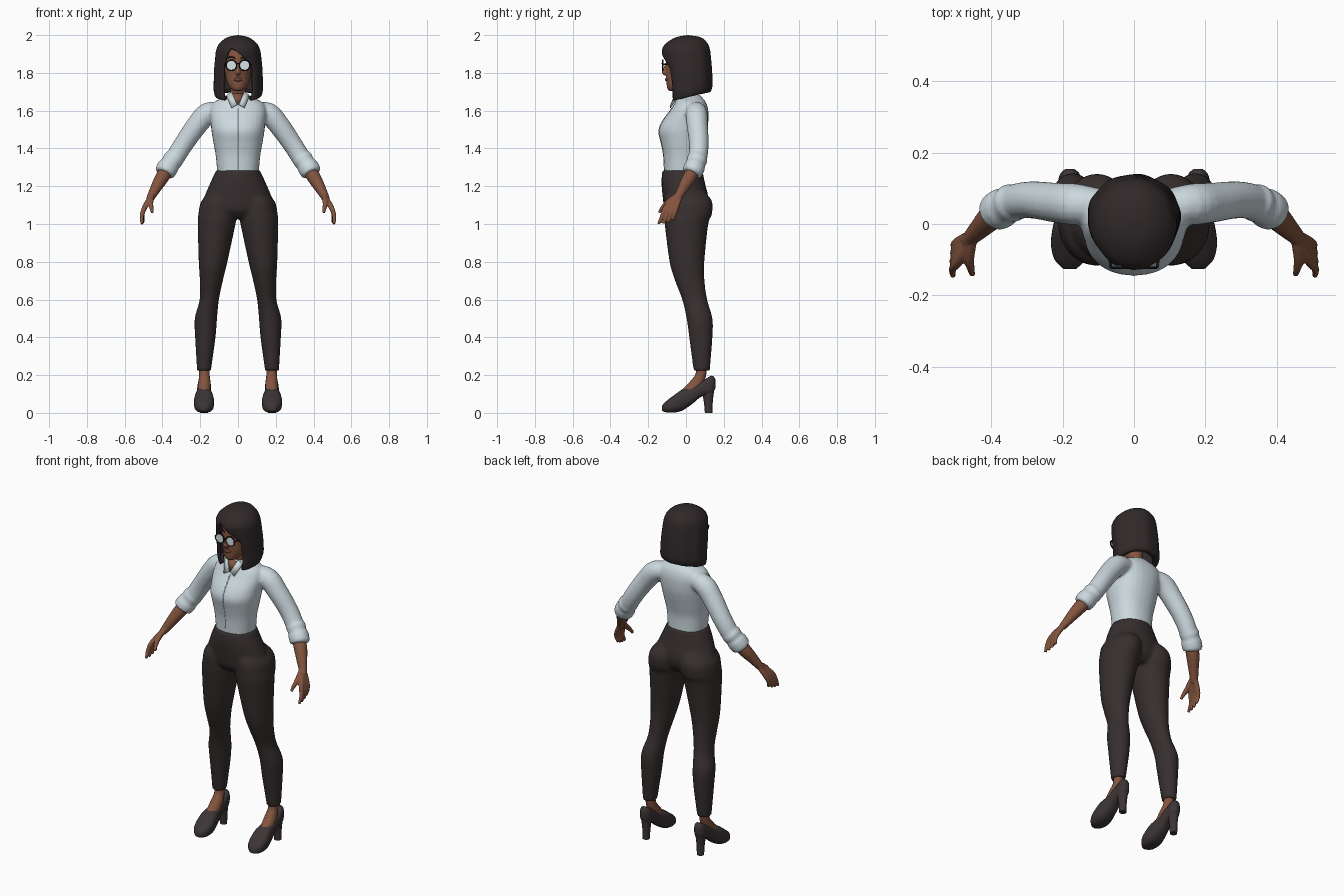
import bpy, bmesh
from math import sin, cos, pi, radians, copysign
from mathutils import Vector

if "Cube" in bpy.data.objects:
    bpy.data.objects.remove(bpy.data.objects["Cube"])


def material(name, *rgb):
    mat = bpy.data.materials.new(name)
    mat.use_nodes = True
    mat.diffuse_color = (*rgb, 1)
    mat.node_tree.nodes["Principled BSDF"].inputs["Base Color"].default_value = (*rgb, 1)
    return mat


SHIRT = material("pale blue shirt", .6, .69, .73)
SKIN = material("brown skin", .23, .09, .05)
LIPS = material("dark rose lips", .17, .055, .045)
HAIR = material("dark brown hair", .03, .022, .023)
PANTS = material("charcoal brown trousers", .038, .028, .028)
SHOES = material("dark shoe leather", .045, .035, .036)
FRAME = material("black frame", .01, .01, .01)
LENS = material("pale lens", .75, .85, .88)


def spline(rows, steps=4):
    """Smooth curve through rows of numbers of any length."""
    rows = [Vector(row) for row in rows]
    last = len(rows) - 1
    out = []
    for i in range(last):
        a, b, c, d = rows[max(i - 1, 0)], rows[i], rows[i + 1], rows[min(i + 2, last)]
        start, end = (c - a) / 2, (d - b) / 2
        for k in range(steps):
            t = k / steps
            blend = t * t * (3 - 2 * t)
            out.append(b.lerp(c, blend) + start * t * (1 - t) ** 2 - end * t * t * (1 - t))
    return out + [rows[last]]


def oval(count=28, power=1):
    for i in range(count):
        c, s = cos(2 * pi * i / count), sin(2 * pi * i / count)
        yield copysign(abs(c) ** power, c), copysign(abs(s) ** power, s)


def body(rows, power=1):
    """Level rings from rows of height, half width, front y, back y and, off centre, x."""
    rings = []
    for z, width, front, back, *x in spline(rows):
        middle, depth = (front + back) / 2, (back - front) / 2
        rings.append([Vector((sum(x) + width * c, middle + depth * s, z))
                      for c, s in oval(power=power)])
    return rings


def tube(rows, count=16):
    """Round rings along a path from rows of x, y, z, radius."""
    rows = spline(rows)
    points = [row.to_3d() for row in rows]
    rings = []
    for i, point in enumerate(points):
        along = (points[min(i + 1, len(points) - 1)] - points[max(i - 1, 0)]).normalized()
        reference = Vector((0, 1, 0)) if abs(along.y) < .9 else Vector((0, 0, 1))
        u = along.cross(reference).normalized()
        v = along.cross(u)
        rings.append([point + (u * c + v * s) * rows[i][-1] for c, s in oval(count)])
    return rings


def flip(rings):
    return [[Vector((-p.x, p.y, p.z)) for p in ring] for ring in rings]


def finish(name, bm, mat, voxel=0, relax=2):
    bmesh.ops.recalc_face_normals(bm, faces=bm.faces)
    mesh = bpy.data.meshes.new(name)
    bm.to_mesh(mesh)
    bm.free()
    mesh.materials.append(mat)
    mesh.shade_smooth()
    mesh.set_sharp_from_angle(angle=radians(50))
    ob = bpy.data.objects.new(name, mesh)
    bpy.context.collection.objects.link(ob)
    if voxel:
        mod = ob.modifiers.new("blend", 'REMESH')
        mod.mode, mod.voxel_size, mod.use_smooth_shade = 'VOXEL', voxel, True
        mod = ob.modifiers.new("relax", 'SMOOTH')
        mod.factor, mod.iterations = .5, relax
    return ob


def build(name, parts, mat, **options):
    bm = bmesh.new()
    for rings in parts:
        loops = [[bm.verts.new(p) for p in ring] for ring in rings]
        for a, b in zip(loops, loops[1:]):
            for i in range(len(a)):
                bm.faces.new((a[i - 1], a[i], b[i], b[i - 1]))
        bm.faces.new(loops[0])
        bm.faces.new(loops[-1])
    return finish(name, bm, mat, **options)


def pair(name, parts, mat, **options):
    build("left_" + name, parts, mat, **options)
    build("right_" + name, [flip(rings) for rings in parts], mat, **options)


def plate(name, points, mat):
    bm = bmesh.new()
    bm.faces.new([bm.verts.new(p) for p in points])
    mod = finish(name, bm, mat).modifiers.new("thickness", 'SOLIDIFY')
    mod.thickness, mod.offset = .006, 0


# shirt: torso, sleeves and rolled cuffs blended together
torso = body([(1.25, .108, -.115, .08), (1.36, .118, -.12, .08), (1.43, .13, -.133, .095),
              (1.49, .14, -.145, .11), (1.54, .145, -.128, .118), (1.6, .15, -.085, .118),
              (1.64, .135, -.06, .107), (1.665, .09, -.05, .09), (1.685, .05, -.045, .07)],
             power=.9)
sleeve = tube([(.08, .05, 1.6, .045), (.16, .055, 1.585, .058), (.22, .06, 1.52, .056),
               (.29, .068, 1.42, .052), (.34, .06, 1.34, .05), (.38, .04, 1.285, .046)])
cuff = tube([(.33, .066, 1.36, .044), (.342, .06, 1.343, .055), (.358, .05, 1.32, .05),
             (.368, .046, 1.305, .056), (.388, .034, 1.274, .054), (.393, .03, 1.265, .04)])
build("shirt", [torso, sleeve, flip(sleeve), cuff, flip(cuff)], SHIRT, voxel=.008)

# button strip following the front of the torso
front_line = [min(ring, key=lambda p: p.y) for ring in torso if ring[0].z < 1.62]
build("shirt_placket", [tube([(0, p.y + .003, p.z, .004) for p in front_line])], SHIRT)

# open neckline and collar flaps
plate("neckline", [(-.03, -.05, 1.69), (.03, -.05, 1.69), (0, -.078, 1.63)], SKIN)
for name, side in (("left_collar", 1), ("right_collar", -1)):
    plate(name, [(side * x, y, z) for x, y, z in ((.004, -.08, 1.632), (.034, -.083, 1.615),
                                                  (.062, -.04, 1.68), (.034, -.05, 1.7))], SHIRT)

# trousers: hips and legs blended together
hips = body([(1.285, .116, -.125, .087), (1.22, .146, -.13, .1), (1.13, .183, -.122, .12),
             (1.07, .19, -.11, .11), (1.03, .12, -.07, .08)])
leg = body([(1.17, .06, -.09, .1, .085), (1.12, .095, -.115, .138, .1),
            (1.05, .102, -.116, .137, .108), (1, .1, -.113, .118, .113),
            (.8, .076, -.087, .097, .132), (.7, .061, -.058, .098, .141),
            (.6, .051, -.02, .112, .152), (.5, .059, .003, .14, .17),
            (.4, .054, .017, .14, .173), (.225, .037, .04, .126, .18)])
build("trousers", [hips, leg, flip(leg)], PANTS, voxel=.009)

# forearms and hands
hand = [tube([(.36, .05, 1.31, .036), (.4, .02, 1.25, .037), (.435, -.015, 1.19, .029),
              (.457, -.037, 1.15, .023), (.468, -.05, 1.13, .02)])]
for finger in range(4):
    t = finger / 3
    wrist = Vector((.458, -.047 + .018 * t, 1.15, .013))
    knuckle = Vector((.493, -.105 + .055 * t, 1.09, .014))
    tip = Vector((.508 - .008 * t, -.145 + .075 * t, 1 + .02 * t * t, .008))
    bend = knuckle.lerp(tip, .5) + Vector((.008, 0, 0, 0))
    hand.append(tube([wrist, knuckle, bend, tip]))
hand.append(tube([(.455, -.05, 1.15, .014), (.463, -.095, 1.115, .015),
                  (.458, -.125, 1.085, .011), (.453, -.143, 1.06, .008)]))
pair("arm_and_hand", hand, SKIN, voxel=.0045)

# ankles and heeled shoes
pair("ankle", [tube([(.18, .083, .26, .03), (.178, .078, .2, .028),
                     (.178, .052, .15, .034), (.18, .005, .1, .034)])], SKIN)
shoe = [[Vector((.18 + width * c, y, (low + high) / 2 + (high - low) / 2 * s))
         for c, s in oval(power=.75)]
        for y, low, high, width in spline([
            (.155, .13, .18, .012), (.135, .1, .197, .03), (.08, .085, .165, .036),
            (.03, .045, .14, .04), (-.02, .012, .124, .05), (-.06, .002, .096, .053),
            (-.1, .002, .066, .043), (-.126, .01, .04, .018)])]
heel = body([(0, .02, .1, .14, .18), (.06, .022, .094, .142, .18), (.14, .03, .08, .152, .18)])
pair("shoe", [shoe], SHOES)
pair("shoe_heel", [heel], SHOES)

# head, neck and nose
head = body([(1.705, .022, -.09, -.04), (1.72, .042, -.1, 0), (1.76, .062, -.104, .05),
             (1.82, .07, -.106, .09), (1.88, .075, -.105, .1), (1.93, .07, -.088, .09),
             (1.97, .04, -.05, .06)])
neck = tube([(0, .03, 1.61, .046), (0, .015, 1.68, .04), (0, .005, 1.77, .042)])
nose = tube([(0, -.1, 1.85, .008), (0, -.112, 1.82, .009), (0, -.115, 1.803, .013),
             (0, -.1, 1.79, .008)])
build("head", [head, neck, nose], SKIN, voxel=.005)
build("lips", [body([(1.755, .008, -.104, -.09), (1.76, .02, -.11, -.09),
                     (1.77, .02, -.11, -.09), (1.775, .006, -.105, -.09)])], LIPS)
pair("eyebrow", [tube([(.014, -.106, 1.876, .003), (.036, -.098, 1.886, .004),
                       (.058, -.072, 1.878, .003)])], HAIR)

# round glasses
upright = (pi / 2, 0, 0)
for side, x in (("left", .035), ("right", -.035)):
    spot = (x, -.123, 1.84)
    bpy.ops.mesh.primitive_torus_add(major_radius=.027, minor_radius=.004, major_segments=32,
                                     minor_segments=8, location=spot, rotation=upright)
    rim = bpy.context.object
    bpy.ops.mesh.primitive_cylinder_add(radius=.026, depth=.004, location=spot, rotation=upright)
    lens = bpy.context.object
    for ob, label, mat in ((rim, "rim", FRAME), (lens, "lens", LENS)):
        ob.name = f"{side}_{label}"
        ob.data.materials.append(mat)
        bpy.context.view_layer.objects.active = ob
        ob.select_set(True)
        bpy.ops.object.shade_smooth_by_angle()
pair("temple", [tube([(.065, -.123, 1.846, .004), (.08, 0, 1.84, .004)])], FRAME)
build("glasses_bridge", [tube([(-.011, -.124, 1.845, .003), (0, -.126, 1.85, .003),
                               (.011, -.124, 1.845, .003)])], FRAME)

# bob haircut: a shell that opens over the face below a side parting with a swept fringe
bm = bmesh.new()
count, grid = 64, []
for z, width, front, back in spline([
        (2, 0, .01, .01), (1.988, .058, -.055, .08), (1.955, .1, -.108, .115),
        (1.925, .115, -.126, .126), (1.9, .12, -.126, .13), (1.82, .128, -.112, .137),
        (1.75, .13, -.1, .14), (1.69, .13, -.095, .138), (1.65, .118, -.09, .126),
        (1.66, .09, -.06, .1)]):
    opening = min(1, max(0, (1.93 - z) / .1)) ** .7
    start, end = -20 + 58 * opening, 340 - 18 * opening
    droop = max(0, 1.77 - z) * .4
    strands = .012 * min(1, (2 - z) * 8)
    ring = []
    for i in range(count + 1):
        angle = radians(start + (end - start) * i / count)
        swell = 1 + strands * sin(9 * angle)
        ring.append(bm.verts.new((width * swell * sin(angle),
                                  (front + back) / 2 - (back - front) / 2 * swell * cos(angle),
                                  z + droop * (1 - cos(angle)) / 2)))
    grid.append(ring)
for a, b in zip(grid, grid[1:]):
    for i in range(count):
        bm.faces.new((a[i], a[i + 1], b[i + 1], b[i]))
bmesh.ops.remove_doubles(bm, verts=bm.verts, dist=.0001)
mod = finish("bob_hair", bm, HAIR).modifiers.new("thickness", 'SOLIDIFY')
mod.thickness, mod.offset = .014, -1
